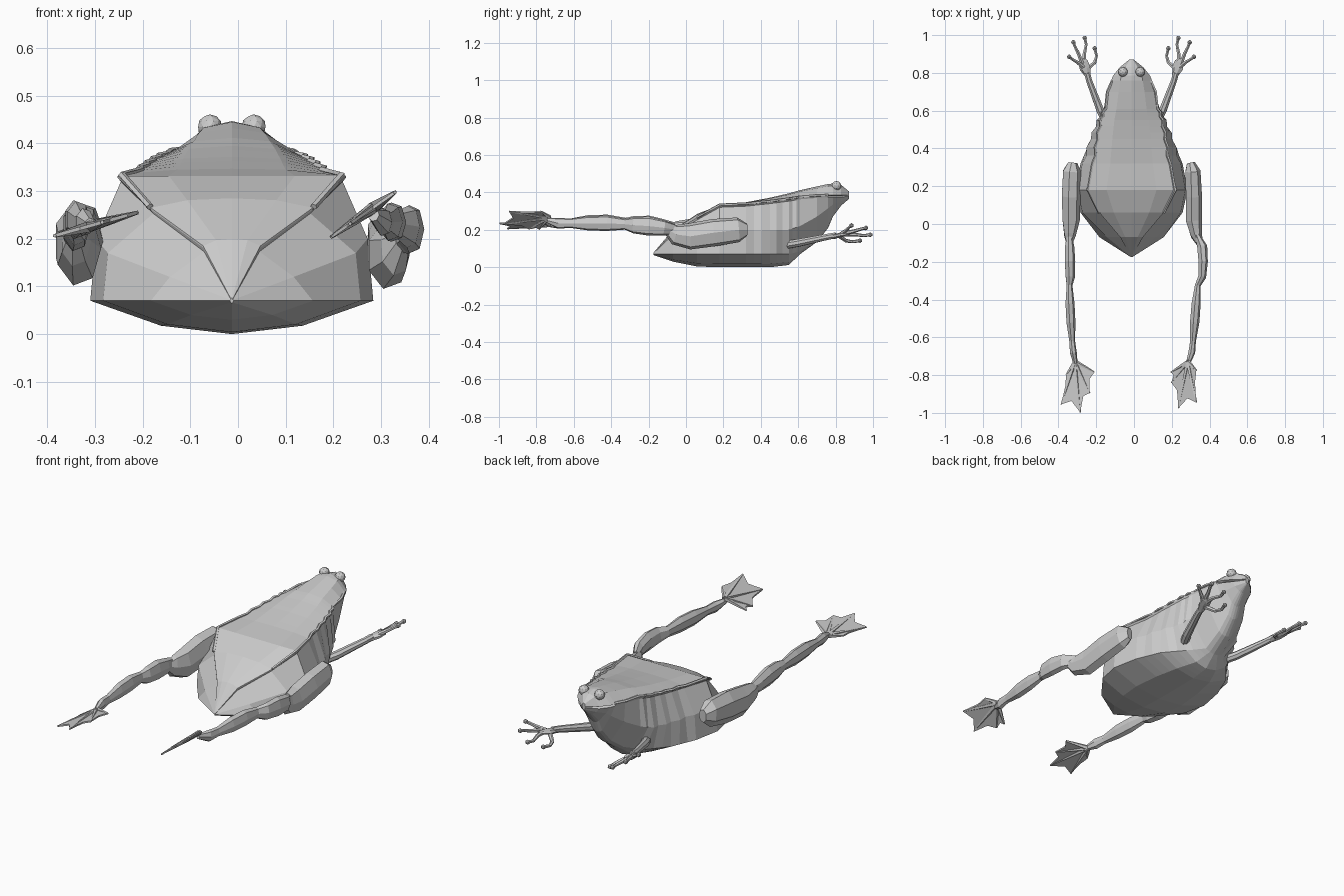
import bpy, bmesh, math
from mathutils import Vector

CX = -0.013  # body centre line


def make(name, verts, faces):
    me = bpy.data.meshes.new(name)
    bm = bmesh.new()
    vs = [bm.verts.new(v) for v in verts]
    for f in faces:
        bm.faces.new([vs[i] for i in f])
    bmesh.ops.recalc_face_normals(bm, faces=bm.faces)
    bm.to_mesh(me)
    bm.free()
    ob = bpy.data.objects.new(name, me)
    bpy.context.collection.objects.link(ob)
    return ob


def skin(name, rings):
    n = len(rings[0])
    verts = [p for r in rings for p in r]
    faces = [(i * n + j, i * n + (j + 1) % n, (i + 1) * n + (j + 1) % n, (i + 1) * n + j)
             for i in range(len(rings) - 1) for j in range(n)]
    faces += [tuple(range(n)), tuple(range(len(verts) - n, len(verts)))]
    return make(name, verts, faces)


def tube(name, path, sides=7):
    """path rows: x, y, z, radius across, radius up"""
    pts = [Vector(p[:3]) for p in path]
    rings = []
    for i, p in enumerate(path):
        t = (pts[min(i + 1, len(pts) - 1)] - pts[max(i - 1, 0)]).normalized()
        side = t.cross(Vector((0, 0, 1))).normalized()
        up = side.cross(t)
        rings.append([pts[i] + side * p[3] * math.cos(a) + up * p[4] * math.sin(a)
                      for a in (2 * math.pi * (k + .5) / sides for k in range(sides))])
    return skin(name, rings)


def ball(name, loc, r, sub=2):
    bm = bmesh.new()
    bmesh.ops.create_icosphere(bm, subdivisions=sub, radius=r)
    bmesh.ops.translate(bm, verts=bm.verts, vec=loc)
    me = bpy.data.meshes.new(name)
    bm.to_mesh(me)
    bm.free()
    ob = bpy.data.objects.new(name, me)
    bpy.context.collection.objects.link(ob)
    return ob


# Body stations: y, lip w, lip z, keel z, side w, side z, ridge w, ridge z, top z, mouth groove
S = [(-.175, .004, .07, .065, .003, .072, .002, .074, .076, 1),
     (-.07, .17, .07, .03, .13, .12, .06, .185, .20, 1),
     (.06, .27, .07, .004, .26, .17, .17, .265, .285, 1),
     (.18, .297, .07, 0, .285, .20, .24, .332, .332, 1),
     (.32, .27, .07, 0, .255, .20, .205, .338, .347, 1),
     (.45, .215, .07, 0, .22, .20, .185, .352, .372, 1),
     (.55, .13, .07, .012, .18, .20, .165, .365, .395, 1),
     (.61, .05, .085, .07, .155, .22, .145, .375, .412, 1),
     (.70, .04, .15, .135, .115, .27, .125, .382, .432, 1),
     (.76, .03, .225, .21, .08, .315, .108, .385, .445, 1),
     (.785, .028, .285, .27, .07, .335, .098, .385, .447, .8),
     (.83, .02, .335, .33, .045, .352, .062, .385, .44, .72),
     (.872, .003, .368, .366, .006, .37, .01, .387, .405, .7)]
fine = []
for a, b in zip(S, S[1:]):
    k = 3 if .3 < a[0] < .6 else 1
    fine += [[u + (v - u) * i / k for u, v in zip(a, b)] for i in range(k)]
fine.append(list(S[-1]))
rings = []
for i, (y, wl, zl, zb, wm, zm, wr, zr, zt, g) in enumerate(fine):
    if .3 < y < .62:  # ribbed flanks
        wm += .006 * (-1) ** i
    h = min(.012, wr * .5)
    half = [(wl * .5, zb + (zl - zb) * .25), (wl, zl), (wm, zm), (wr * .97, zr - h),
            (wr * g, zr - h * .3), (wr, zr), (wr * .55, zr + (zt - zr) * .8)]
    loop = [(0, zb)] + half + [(0, zt)] + [(-x, z) for x, z in reversed(half)]
    rings.append([(CX + x, y, z) for x, z in loop])
skin("body", rings)

for s, side in ((1, "right"), (-1, "left")):
    # Eyes
    ball(side + "_eye", (CX + s * .046, .805, .435), .026)
    # Wavy skin fold along the back ridge
    tube(side + "_skin_fold",
         [(CX + s * (f[6] * .98 + .005 * (-1) ** i), f[0], f[7] + .002, .008, .007)
          for i, f in enumerate(fine) if 0 < f[0] < .77], 5)

    # Arms and hands, outer fingers raised
    def hz(x):
        return .175 + (x - .25) * .6
    tube(side + "_arm", [(CX + s * x, y, z, r, r) for x, y, z, r in
                         ((.13, .53, .118, .022), (.165, .6, .13, .022), (.225, .76, .163, .017),
                          (.235, .80, .17, .017))], 8)
    tube(side + "_palm", [(CX + s * x, y, hz(x), a, b) for x, y, a, b in
                          ((.23, .785, .016, .014), (.245, .825, .03, .012),
                           (.255, .86, .026, .01), (.258, .875, .012, .007))], 7)
    for i, f in enumerate((((.235, .82), (.195, .855), (.185, .89), (.195, .93)),
                           ((.25, .85), (.25, .90), (.24, .95), (.248, .985)),
                           ((.262, .85), (.28, .90), (.30, .94), (.308, .962)),
                           ((.255, .83), (.285, .855), (.31, .87), (.33, .885)))):
        tube(f"{side}_finger_{i+1}",
             [(CX + s * x, y, hz(x), r, r) for (x, y), r in zip(f, (.012, .01, .008, .009))], 6)
        x, y = f[-1]
        ball(f"{side}_fingertip_{i+1}", (CX + s * x, y, hz(x)), .013, 1)

# Hind legs: thigh, shin and ankle differ a little from side to side
tube("right_thigh", [(.30, .325, .2, .022, .035), (.31, .28, .2, .042, .068),
                     (.315, .15, .185, .045, .075), (.315, .02, .165, .045, .072),
                     (.33, -.06, .175, .032, .055), (.345, -.1, .2, .018, .025)])
tube("left_thigh", [(-.325, .325, .21, .025, .035), (-.33, .28, .21, .05, .07),
                    (-.335, .15, .195, .052, .085), (-.335, .02, .18, .048, .08),
                    (-.34, -.06, .195, .032, .055), (-.342, -.1, .21, .018, .025)])
tube("right_shin", [(.335, -.06, .2, .014, .03), (.36, -.12, .21, .028, .042),
                    (.365, -.2, .22, .026, .052), (.36, -.28, .225, .022, .045),
                    (.337, -.325, .23, .016, .03), (.328, -.42, .235, .025, .042),
                    (.32, -.52, .235, .026, .04), (.312, -.62, .235, .016, .025),
                    (.305, -.68, .235, .019, .03), (.285, -.74, .25, .012, .014)])
tube("left_shin", [(-.342, -.06, .21, .014, .03), (-.342, -.12, .215, .026, .042),
                   (-.34, -.2, .225, .029, .052), (-.338, -.28, .23, .026, .045),
                   (-.342, -.325, .235, .016, .03), (-.34, -.42, .24, .025, .042),
                   (-.335, -.52, .24, .025, .04), (-.328, -.62, .235, .016, .025),
                   (-.322, -.68, .235, .019, .03), (-.31, -.74, .23, .012, .014)])


# Webbed feet: ribbed toes with scalloped web between the tips
def foot(side, ankle, tips, tilt):
    A = Vector(ankle)
    rim = []
    for i, t in enumerate(tips):
        t = Vector(t)
        rim.append(t)
        if i < len(tips) - 1:
            rim.append(A.lerp((t + Vector(tips[i + 1])) / 2, .84))
    flat = [A] + rim
    n = len(flat)
    verts = [(p.x, p.y, tilt(p.x) + d) for d in (.004, -.004) for p in flat]
    faces = []
    for i in range(1, n - 1):
        faces += [(0, i, i + 1), (n, n + i + 1, n + i)]
    faces += [(i, (i + 1) % n, n + (i + 1) % n, n + i) for i in range(n)]
    make(side + "_web", verts, faces)
    for i, t in enumerate(tips):
        t = Vector(t)
        tube(f"{side}_toe_{i+1}", [(*p, tilt(p.x), r, r) for p, r in
                                   ((A, .013), (A.lerp(t, .5), .009), (t, .004))], 5)


foot("right", (.285, -.73), ((.195, -.785), (.198, -.84), (.235, -.975), (.33, -.945),
                             (.33, -.775)), lambda x: .2 + (x - .19) * .7)
foot("left", (-.312, -.73), ((-.21, -.785), (-.235, -.895), (-.285, -.997), (-.385, -.955),
                             (-.36, -.80)), lambda x: .205 + (x + .39) * .28)
